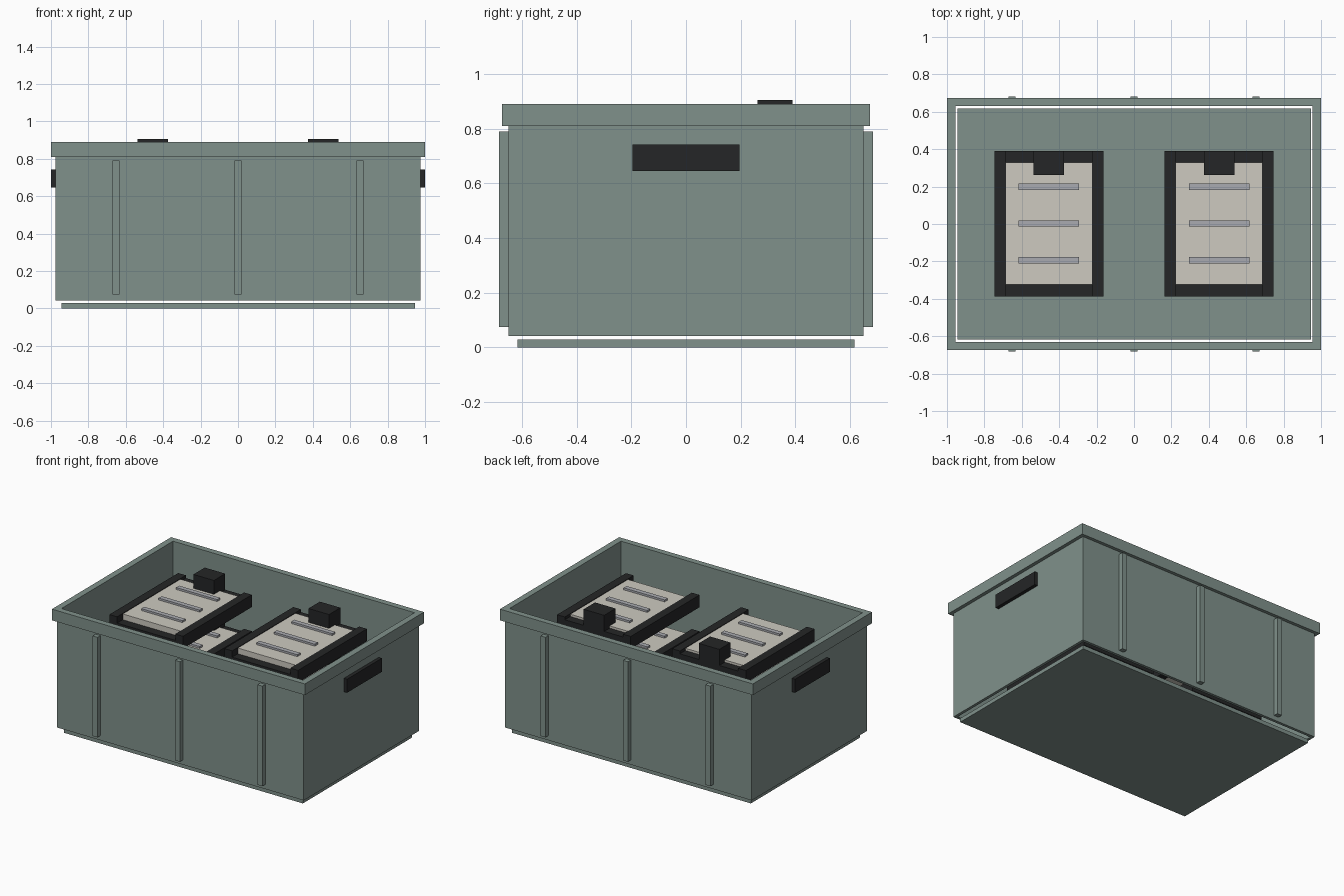
import bpy
import bmesh
from mathutils import Vector, Matrix

if "Cube" in bpy.data.objects:
    bpy.data.objects.remove(bpy.data.objects["Cube"])


def material(name, rgb):
    m = bpy.data.materials.new(name)
    m.diffuse_color = (*rgb, 1)
    m.use_nodes = True
    m.node_tree.nodes["Principled BSDF"].inputs["Base Color"].default_value = m.diffuse_color
    return m


SAGE = material("sage_plastic", (0.216, 0.283, 0.258))
BLACK = material("black_plastic", (0.018, 0.019, 0.020))
CREAM = material("cream_panel", (0.61, 0.59, 0.53))
STEEL = material("grey_bar", (0.40, 0.41, 0.44))


def boxes(name, mat, extents):
    """One object made of boxes given as (x0, x1, y0, y1, z0, z1)."""
    bm = bmesh.new()
    for x0, x1, y0, y1, z0, z1 in extents:
        size = Matrix.Diagonal((x1 - x0, y1 - y0, z1 - z0, 1))
        centre = Vector(((x0 + x1) / 2, (y0 + y1) / 2, (z0 + z1) / 2))
        bmesh.ops.create_cube(bm, size=1, matrix=Matrix.Translation(centre) @ size)
    mesh = bpy.data.meshes.new(name)
    bm.to_mesh(mesh)
    bm.free()
    mesh.materials.append(mat)
    ob = bpy.data.objects.new(name, mesh)
    bpy.context.collection.objects.link(ob)
    return ob


def ring(name, mat, outer, inner, z0, z1):
    """Rectangular tube, open at top and bottom."""
    bm = bmesh.new()
    loops = []
    for (hx, hy), z in ((outer, z0), (outer, z1), (inner, z1), (inner, z0)):
        loops.append([bm.verts.new((sx * hx, sy * hy, z))
                      for sx, sy in ((-1, -1), (1, -1), (1, 1), (-1, 1))])
    for k in range(4):
        a, b = loops[k], loops[(k + 1) % 4]
        for i in range(4):
            j = (i + 1) % 4
            bm.faces.new((a[i], a[j], b[j], b[i]))
    bmesh.ops.recalc_face_normals(bm, faces=bm.faces)
    mesh = bpy.data.meshes.new(name)
    bm.to_mesh(mesh)
    bm.free()
    mesh.materials.append(mat)
    ob = bpy.data.objects.new(name, mesh)
    bpy.context.collection.objects.link(ob)
    return ob


# Crate: floor, walls, rim
boxes("crate_floor", SAGE, [(-0.945, 0.945, -0.617, 0.617, 0, 0.028)])
ring("crate_walls", SAGE, (0.975, 0.65), (0.955, 0.63), 0.042, 0.81)
ring("crate_rim", SAGE, (1.0, 0.673), (0.955, 0.63), 0.81, 0.89)

# Vertical ribs on the long sides
for side, y0, y1 in (("front", -0.683, -0.65), ("back", 0.65, 0.683)):
    boxes(side + "_ribs", SAGE,
          [(x - 0.019, x + 0.019, y0, y1, 0.075, 0.79) for x in (-0.652, 0, 0.652)])

# Handles on the short sides
boxes("left_handle", BLACK, [(-1.0, -0.975, -0.196, 0.196, 0.645, 0.742)])
boxes("right_handle", BLACK, [(0.975, 1.0, -0.196, 0.196, 0.645, 0.742)])

# Two stacks of framed panels inside the crate
for side, cx in (("left", -0.455), ("right", 0.455)):
    for level, top in enumerate((0.29, 0.55, 0.81)):
        tag = f"{side}_{level + 1}"
        # side rails, then lower end rails
        boxes(tag + "_frame", BLACK, [
            (cx - 0.291, cx - 0.23, -0.387, 0.39, top - 0.088, top),
            (cx + 0.23, cx + 0.291, -0.387, 0.39, top - 0.088, top),
            (cx - 0.23, cx + 0.23, -0.387, -0.323, top - 0.088, top - 0.045),
            (cx - 0.23, cx + 0.23, 0.328, 0.39, top - 0.088, top - 0.02)])
        boxes(tag + "_panel", CREAM,
              [(cx - 0.23, cx + 0.23, -0.323, 0.328, top - 0.06, top - 0.004)])
        boxes(tag + "_bars", STEEL,
              [(cx - 0.162, cx + 0.162, y - 0.017, y + 0.017, top - 0.006, top + 0.01)
               for y in (-0.194, 0.003, 0.2)])
        boxes(tag + "_latch", BLACK,
              [(cx - 0.081, cx + 0.081, 0.262, 0.39, top - 0.02, top + 0.095)])
